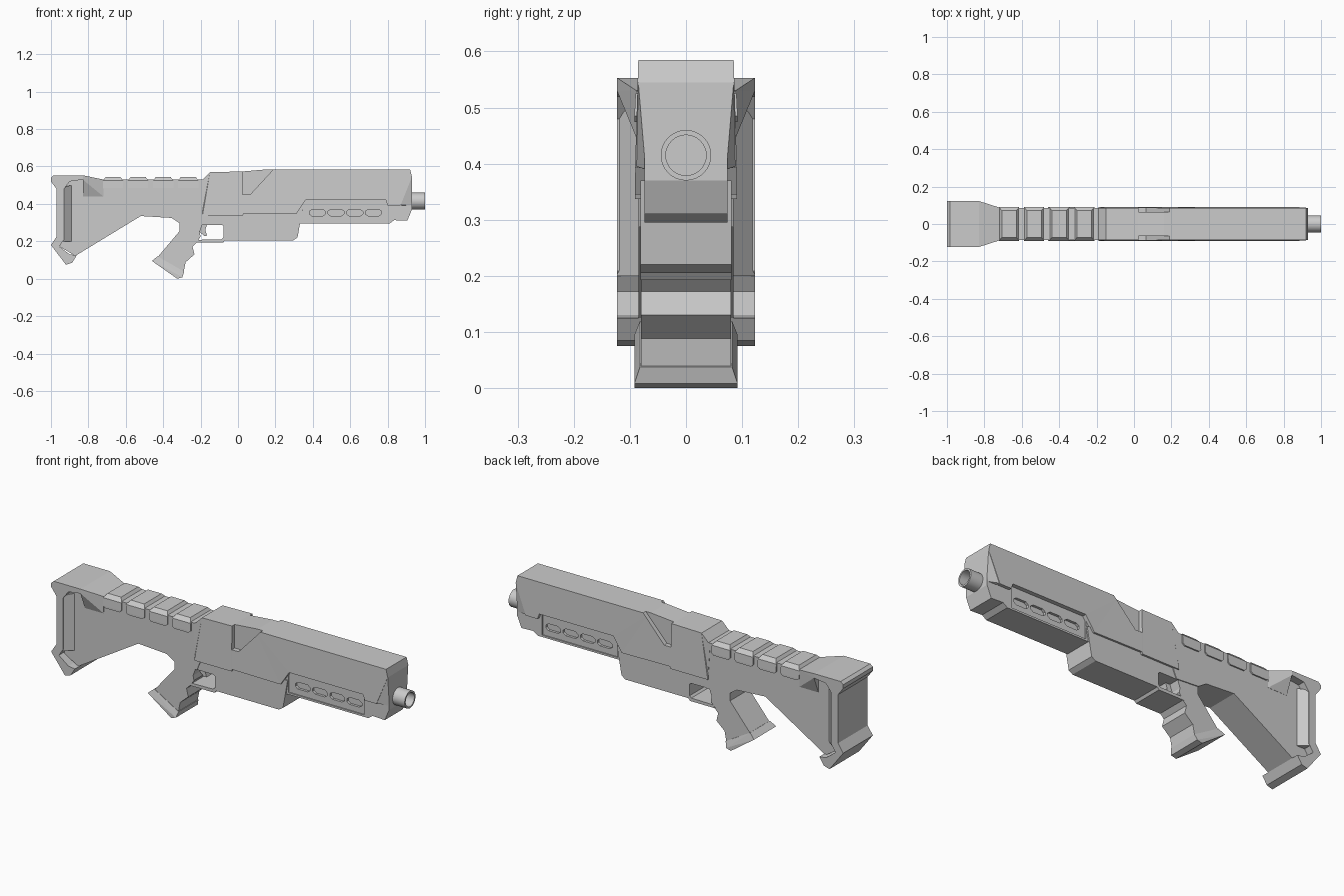
import bpy, bmesh, math
from mathutils import Matrix

grey = bpy.data.materials.new("matte grey")
grey.diffuse_color = (0.6, 0.6, 0.6, 1)


def finish(name, bm):
    bmesh.ops.recalc_face_normals(bm, faces=bm.faces)
    mesh = bpy.data.meshes.new(name)
    bm.to_mesh(mesh)
    bm.free()
    mesh.materials.append(grey)
    ob = bpy.data.objects.new(name, mesh)
    bpy.context.collection.objects.link(ob)
    return ob


def add_prism(bm, pts, y0, y1):
    """Extrude an x/z profile between two y values (numbers or functions of x, z)."""
    get = lambda y, p: y(*p) if callable(y) else y
    a = [bm.verts.new((p[0], get(y0, p), p[1])) for p in pts]
    b = [bm.verts.new((p[0], get(y1, p), p[1])) for p in pts]
    caps = [bm.faces.new(a), bm.faces.new(b[::-1])]
    n = len(pts)
    for i in range(n):
        j = (i + 1) % n
        bm.faces.new((a[i], b[i], b[j], a[j]))
    if callable(y0):
        bmesh.ops.triangulate(bm, faces=caps)


def prism(name, pts, w):
    bm = bmesh.new()
    if callable(w):
        add_prism(bm, pts, lambda x, z: -w(x, z), w)
    else:
        add_prism(bm, pts, -w, w)
    return finish(name, bm)


def hull(name, pts):
    """Convex solid from points mirrored across y = 0."""
    bm = bmesh.new()
    for x, y, z in pts:
        bm.verts.new((x, y, z))
        bm.verts.new((x, -y, z))
    bmesh.ops.convex_hull(bm, input=bm.verts[:])
    bmesh.ops.dissolve_limit(bm, angle_limit=0.01, verts=bm.verts[:], edges=bm.edges[:])
    return finish(name, bm)


def cut_sides(ob, profiles, depth_y):
    """Cut profiles into both sides, down to |y| = depth_y."""
    bm = bmesh.new()
    for pts in profiles:
        add_prism(bm, pts, depth_y, 0.2)
        add_prism(bm, pts, -0.2, -depth_y)
    cutter = finish("cutter", bm)
    cutter.hide_render = True
    mod = ob.modifiers.new("cut", 'BOOLEAN')
    mod.operation = 'DIFFERENCE'
    mod.solver = 'EXACT'
    mod.object = cutter
    bpy.context.view_layer.objects.active = ob
    bpy.ops.object.modifier_apply(modifier=mod.name)
    bpy.data.objects.remove(cutter)


# Upper receiver shell with side notches
shell = prism("upper_shell", [
    (-0.2, 0.52), (-0.15, 0.57), (0.02, 0.573), (0.16, 0.585), (0.92, 0.585),
    (0.93, 0.545), (0.868, 0.392), (0.8, 0.392), (0.79, 0.42), (0.36, 0.42),
    (0.31, 0.345), (0.03, 0.348), (0.025, 0.337), (-0.19, 0.337), (-0.19, 0.36)],
    lambda x, z: 0.085 + 0.006 * min(1, (0.585 - z) / 0.2) * (0.3 if x < -0.16 and z > 0.35 else 1))
cut_sides(shell, [[(0.025, 0.62), (0.222, 0.62), (0.065, 0.45), (0.025, 0.45)]], 0.064)

# Chamfered nose joining the shell to the narrower core
hull("nose", [(0.91, 0.084, 0.582), (0.93, 0.085, 0.545), (0.87, 0.088, 0.395),
              (0.93, 0.072, 0.46), (0.93, 0.072, 0.39), (0.88, 0.073, 0.39),
              (0.85, 0.084, 0.5)])

# Front core with recessed side panels and vent slots
core = prism("front_core", [
    (0.28, 0.57), (0.92, 0.57), (0.93, 0.54), (0.93, 0.37), (0.905, 0.31),
    (0.835, 0.313), (0.81, 0.295), (0.28, 0.295)], 0.074)
cut_sides(core, [[(0.345, 0.305), (0.785, 0.305), (0.785, 0.45), (0.345, 0.45)]], 0.068)


def slot(cx, cz, hw=0.043, hh=0.018):
    return [(cx + sx * a * hw, cz + sz * b * hh) for sx, sz, a, b in (
        (-1, 1, .65, 1), (1, 1, .65, 1), (1, 1, 1, .4), (1, -1, 1, .4),
        (1, -1, .65, 1), (-1, -1, .65, 1), (-1, -1, 1, .4), (-1, 1, 1, .4))]


cut_sides(core, [slot(0.424 + 0.1 * i, 0.353) for i in range(4)], 0.055)

# Lower receiver including the trigger guard loop
prism("lower_receiver", [
    (-0.2, 0.37), (-0.2, 0.287), (-0.085, 0.287), (-0.078, 0.28), (-0.078, 0.22),
    (-0.088, 0.21), (-0.21, 0.208), (-0.23, 0.193), (-0.08, 0.193), (-0.07, 0.205),
    (0.295, 0.205), (0.318, 0.22), (0.345, 0.37)], 0.081)
prism("trigger", [(-0.205, 0.29), (-0.165, 0.29), (-0.175, 0.26), (-0.165, 0.23),
                  (-0.18, 0.228), (-0.205, 0.25)], 0.025)

# Pistol grip and its flared foot
prism("grip", [
    (-0.34, 0.34), (-0.19, 0.34), (-0.19, 0.29), (-0.205, 0.25), (-0.2, 0.225),
    (-0.22, 0.195), (-0.243, 0.172), (-0.233, 0.13), (-0.28, 0.088), (-0.292, 0.03),
    (-0.43, 0.115), (-0.312, 0.255), (-0.312, 0.3)], 0.08)
hull("grip_foot", [(-0.46, 0.092, 0.095), (-0.43, 0.082, 0.12), (-0.288, 0.082, 0.038),
                   (-0.297, 0.092, 0.008), (-0.325, 0.092, 0)])

# Stock body
prism("stock_body", [
    (-0.95, 0.53), (-0.95, 0.17), (-0.87, 0.122), (-0.52, 0.335), (-0.355, 0.325),
    (-0.31, 0.295), (-0.18, 0.287), (-0.15, 0.36), (-0.15, 0.53)], 0.085)

# Wide butt frame with its top block, flare and sloped inner wall
prism("butt_plate", [
    (-1.0, 0.54), (-0.985, 0.553), (-0.83, 0.553), (-0.83, 0.53), (-0.9, 0.52),
    (-0.93, 0.48), (-0.93, 0.21), (-0.955, 0.172), (-0.9, 0.13), (-0.862, 0.125),
    (-0.887, 0.085), (-0.92, 0.075), (-1.0, 0.18), (-0.97, 0.225), (-0.97, 0.48),
    (-1.0, 0.52)], 0.123)
hull("butt_flare", [(-0.83, 0.123, 0.553), (-0.83, 0.123, 0.53), (-0.785, 0.108, 0.532),
                    (-0.72, 0.088, 0.53), (-0.72, 0.086, 0.44), (-0.83, 0.086, 0.44)])
hull("butt_inner_wall", [(-0.935, 0.123, 0.49), (-0.935, 0.123, 0.2), (-0.89, 0.085, 0.5),
                         (-0.89, 0.085, 0.2)])

# Four chamfered blocks along the top of the stock
for i in range(4):
    x0 = -0.722 + 0.134 * i
    x1 = x0 + 0.108
    hull("cheek_block_%d" % (i + 1), [
        (x0, 0.092, 0.485), (x0 + 0.012, 0.092, 0.474), (x1 - 0.012, 0.092, 0.474),
        (x1, 0.092, 0.485), (x0, 0.09, 0.525), (x1, 0.09, 0.525),
        (x0 + 0.015, 0.072, 0.545), (x1 - 0.015, 0.072, 0.545)])

# Hollow muzzle tube
bm = bmesh.new()
rings = []
for x, r in ((0.9, 0.045), (1.0, 0.045), (1.0, 0.036), (0.935, 0.036)):
    rings.append([bm.verts.new((x, r * math.cos(math.tau * k / 32),
                                0.415 + r * math.sin(math.tau * k / 32))) for k in range(32)])
for a, b in zip(rings, rings[1:]):
    for k in range(32):
        j = (k + 1) % 32
        bm.faces.new((a[k], a[j], b[j], b[k]))
bm.faces.new(rings[0])
bm.faces.new(rings[-1])
muzzle = finish("muzzle", bm)
bpy.ops.object.select_all(action='DESELECT')
muzzle.select_set(True)
bpy.context.view_layer.objects.active = muzzle
bpy.ops.object.shade_smooth_by_angle(angle=math.radians(35))
